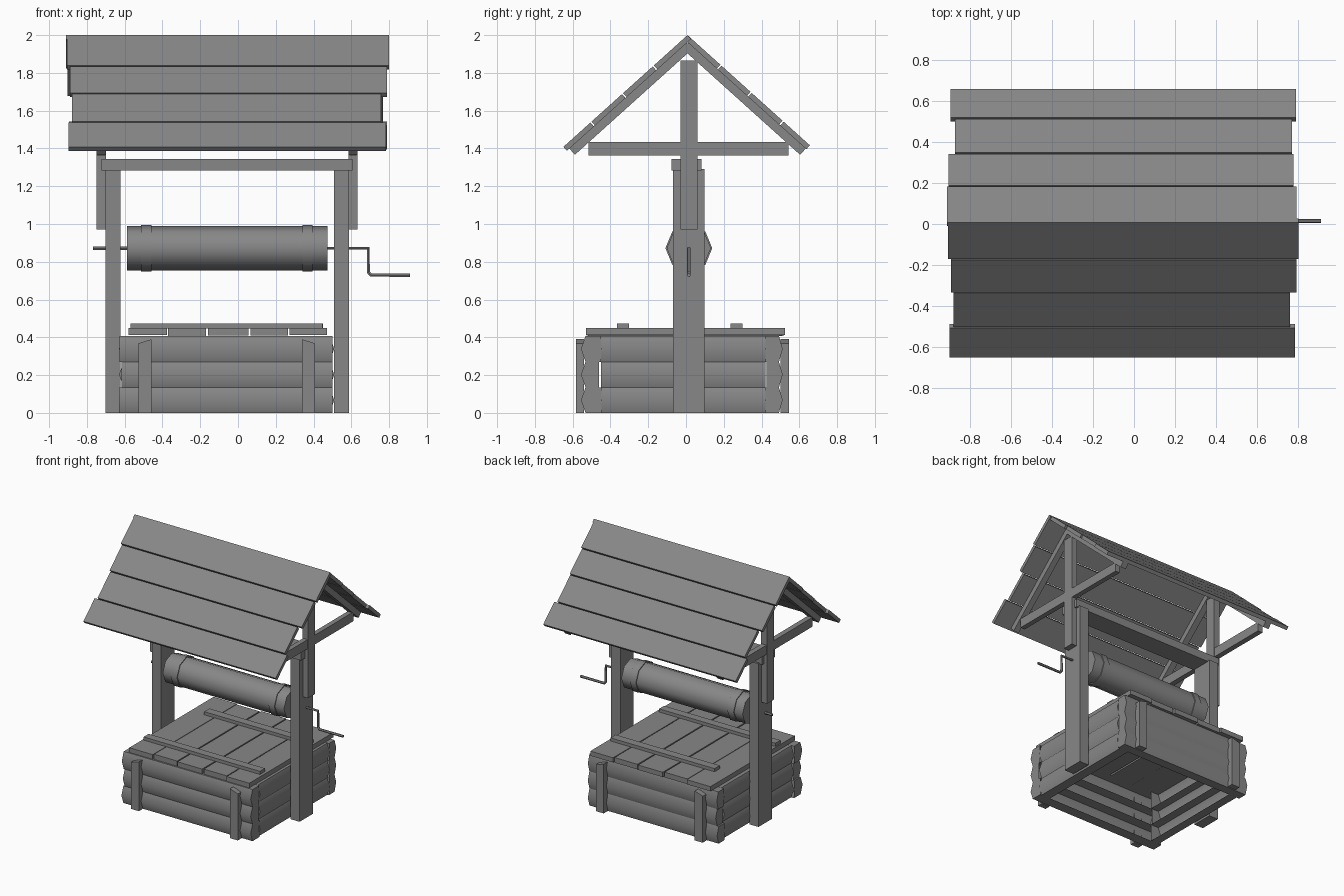
import bpy, bmesh, math

if "Cube" in bpy.data.objects:
    bpy.data.objects.remove(bpy.data.objects["Cube"])

# Dark grey used on every part
dark = bpy.data.materials.new("dark_wood")
dark.diffuse_color = (0.245, 0.245, 0.245, 1)
dark.use_nodes = True
dark.node_tree.nodes["Principled BSDF"].inputs["Base Color"].default_value = dark.diffuse_color


def prism(name, pts, a0, a1, axis='X', smooth=0, open_back=False):
    """Extrude a 2D outline along an axis: X takes (y, z), Y takes (x, z)."""
    def place(p, a):
        return (a, p[0], p[1]) if axis == 'X' else (p[0], a, p[1])
    bm = bmesh.new()
    lo = [bm.verts.new(place(p, a0)) for p in pts]
    hi = [bm.verts.new(place(p, a1)) for p in pts]
    n = len(pts)
    bm.faces.new(lo)
    bm.faces.new(hi)
    for i in range(n):
        back = bm.faces.new((lo[i], lo[(i + 1) % n], hi[(i + 1) % n], hi[i]))
    bmesh.ops.recalc_face_normals(bm, faces=bm.faces)
    if open_back:  # drop the face that closes the outline
        bmesh.ops.delete(bm, geom=[back], context='FACES_ONLY')
    me = bpy.data.meshes.new(name)
    bm.to_mesh(me)
    bm.free()
    me.materials.append(dark)
    ob = bpy.data.objects.new(name, me)
    bpy.context.collection.objects.link(ob)
    if smooth:
        bpy.ops.object.select_all(action='DESELECT')
        ob.select_set(True)
        bpy.context.view_layer.objects.active = ob
        bpy.ops.object.shade_smooth_by_angle(angle=math.radians(smooth))
    return ob


def box(name, x0, x1, y0, y1, z0, z1):
    return prism(name, [(y0, z0), (y1, z0), (y1, z1), (y0, z1)], x0, x1)


def half_log(name, inner, joint, peak, z0, z1, a0, a1, axis):
    """Half log: bulging outside, hollow towards the well."""
    pts = [(inner, z0), (joint, z0), (peak, (z0 + z1) / 2), (joint, z1), (inner, z1)]
    prism(name, pts, a0, a1, axis, 50, True)


# Log walls of the well box, three courses high
for z0, z1, j in [(0, 0.135, 0.0), (0.135, 0.27, 0.012), (0.27, 0.408, 0.003)]:
    half_log("front_log", -0.448 - j, -0.532, -0.556, z0, z1, -0.63 + j, 0.5, 'X')
    half_log("back_log", 0.42 + j / 2, 0.492, 0.512, z0, z1, -0.63 + j, 0.5, 'X')
    half_log("right_log", 0.41 + j, 0.487, 0.509, z0, z1, -0.45, 0.42, 'Y')
    half_log("left_log", -0.535 - j, -0.605, -0.63, z0, z1, -0.45, 0.42, 'Y')

# Stakes holding the logs, with slanted tops
for y0, y1 in [(-0.583, -0.54), (0.50, 0.545)]:
    prism("left_stake", [(-0.528, 0), (-0.458, 0), (-0.458, 0.39), (-0.528, 0.368)], y0, y1, 'Y')
    prism("right_stake", [(0.338, 0), (0.407, 0), (0.407, 0.368), (0.338, 0.39)], y0, y1, 'Y')

# Lid planks and the two battens across them
planks = [(-0.58, -0.375, 0.0), (-0.37, -0.17, 0.012), (-0.16, 0.055, 0.003),
          (0.065, 0.265, 0.01), (0.272, 0.47, 0.0)]
for x0, x1, j in planks:
    box("lid_plank", x0, x1, -0.53 + j, 0.523 - j, 0.412 - j / 3, 0.449)
box("front_batten", -0.57, 0.447, -0.365, -0.302, 0.447, 0.474)
box("back_batten", -0.46, 0.45, 0.235, 0.3, 0.447, 0.474)

# Main posts and the tie beam on top
box("left_post", -0.702, -0.623, -0.07, 0.097, 0, 1.29)
box("right_post", 0.507, 0.588, -0.07, 0.097, 0, 1.29)
box("tie_beam", -0.723, 0.605, -0.078, 0.082, 1.282, 1.345)

# Roof geometry: distance u down the slope, depth t below the outer surface
A = math.radians(42)
RIDGE_Y, RIDGE_Z = 0.008, 2.0


def slope_outline(side, u0, u1, t0, t1):
    def at(u, t):
        return (RIDGE_Y + side * (u * math.cos(A) - t * math.sin(A)),
                RIDGE_Z - u * math.sin(A) - t * math.cos(A))
    return [at(u0, t0), at(u1, t0), at(u1, t1), at(u0, t1)]


# Roof trusses: king post, cross beam and two rafters at each end
for x0, x1 in [(-0.75, -0.70), (0.585, 0.632)]:
    box("king_post", x0, x1, -0.028, 0.06, 0.972, 1.865)
    box("cross_beam", x0 + 0.004, x1 - 0.004, -0.516, 0.543, 1.362, 1.435)
    for side in (-1, 1):
        prism("rafter", slope_outline(side, 0.03, 0.867, 0.026, 0.072), x0, x1)

# Roof boards, top row first
rows = {
    -1: [(-0.905, 0.80), (-0.89, 0.79), (-0.878, 0.758), (-0.898, 0.784)],
    1: [(-0.91, 0.79), (-0.903, 0.777), (-0.87, 0.768), (-0.894, 0.789)],
}
breaks = {-1: [0, 0.248, 0.467, 0.692, 0.892], 1: [0, 0.242, 0.457, 0.685, 0.88]}
for side in (-1, 1):
    for i, (x0, x1) in enumerate(rows[side]):
        u0, u1 = breaks[side][i], breaks[side][i + 1]
        prism("roof_board", slope_outline(side, u0, u1 - 0.008, 0, 0.028), x0, x1)


# Eight-sided rope drum with two collars
def octagon(r):
    return [(0.015 + r * math.cos(k * math.pi / 4), 0.872 + r * math.sin(k * math.pi / 4))
            for k in range(8)]


prism("rope_drum", octagon(0.117), -0.587, 0.473, 'X', 50)
prism("left_collar", octagon(0.124), -0.513, -0.458, 'X', 50)
prism("right_collar", octagon(0.124), 0.342, 0.394, 'X', 50)

# Axle bent into a crank handle
cu = bpy.data.curves.new("crank_axle", 'CURVE')
cu.dimensions = '3D'
cu.bevel_depth = 0.01
cu.bevel_resolution = 1
cu.use_fill_caps = True
cu.materials.append(dark)
path = [(-0.767, 0.872), (0.69, 0.872), (0.69, 0.745), (0.704, 0.729), (0.91, 0.729)]
sp = cu.splines.new('POLY')
sp.points.add(len(path) - 1)
for p, (x, z) in zip(sp.points, path):
    p.co = (x, 0.015, z, 1)
sp.use_smooth = False
bpy.context.collection.objects.link(bpy.data.objects.new("crank_axle", cu))
